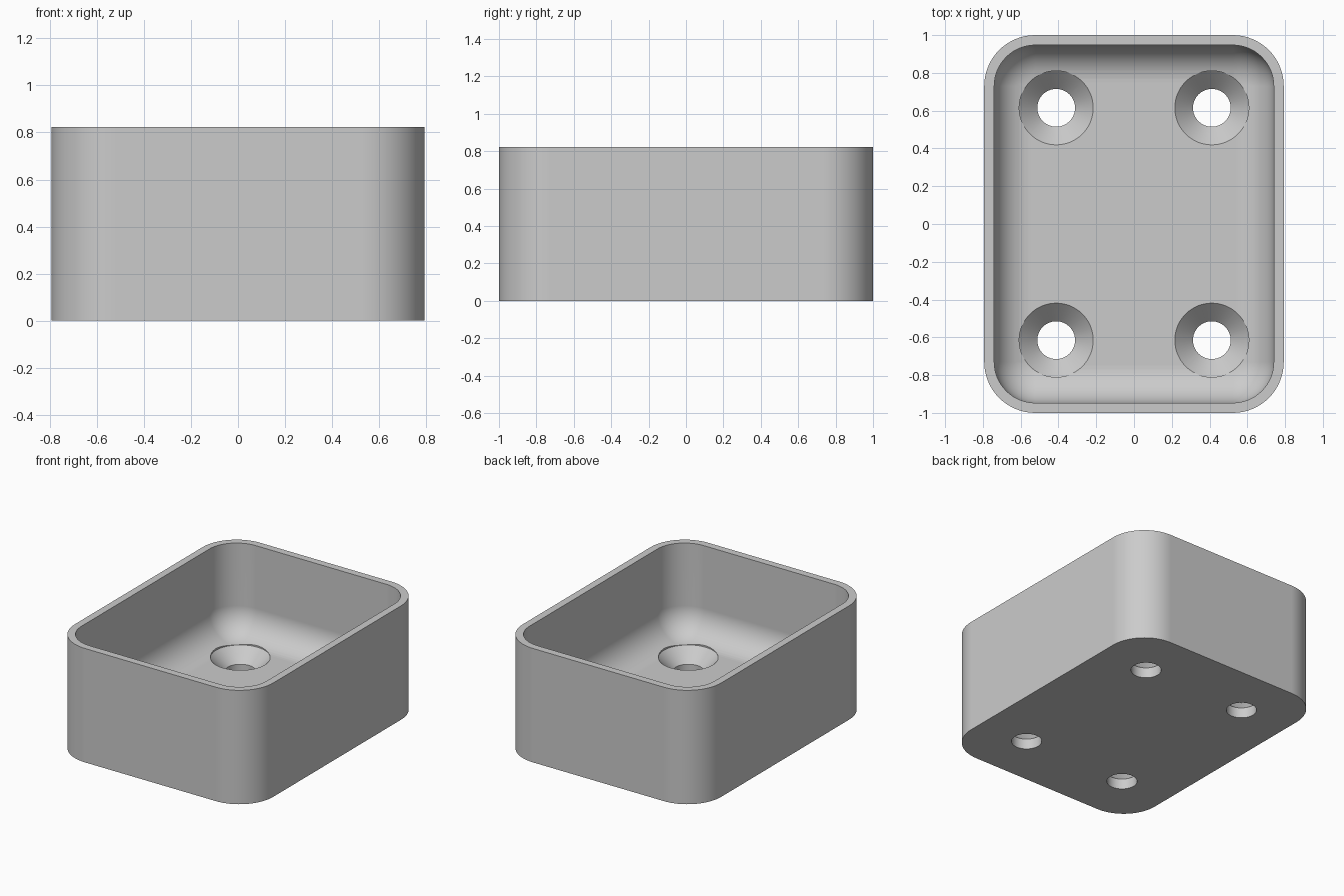
import bpy, bmesh
from math import sin, cos, pi

cube = bpy.data.objects.get("Cube")
if cube:
    bpy.data.objects.remove(cube, do_unlink=True)

HALF_X, HALF_Y, HEIGHT = 0.793, 1.0, 0.823
CORNER, WALL = 0.27, 0.053
FLOOR, FILLET = 0.17, 0.2
CORNER_STEPS, FILLET_STEPS = 16, 14

grey = bpy.data.materials.new("light_grey")
grey.use_nodes = True
colour = (0.6, 0.6, 0.6, 1)
grey.diffuse_color = colour
grey.node_tree.nodes["Principled BSDF"].inputs["Base Color"].default_value = colour


def rounded_ring(bm, inset, z):
    """Rounded rectangle, moved inwards by the inset."""
    r = CORNER - inset
    ring = []
    for i, (sx, sy) in enumerate([(1, 1), (-1, 1), (-1, -1), (1, -1)]):
        for k in range(CORNER_STEPS + 1):
            a = (i + k / CORNER_STEPS) * pi / 2
            ring.append(bm.verts.new((sx * (HALF_X - CORNER) + r * cos(a),
                                      sy * (HALF_Y - CORNER) + r * sin(a), z)))
    return ring


def circle_ring(bm, x, y, r, z, n=64):
    return [bm.verts.new((x + r * cos(2 * pi * k / n), y + r * sin(2 * pi * k / n), z))
            for k in range(n)]


def skin(bm, rings):
    """Join rings into a closed solid."""
    for a, b in zip(rings, rings[1:]):
        for i in range(len(a)):
            j = (i + 1) % len(a)
            bm.faces.new((a[i], a[j], b[j], b[i]))
    bm.faces.new(rings[0][::-1])
    bm.faces.new(rings[-1])


def make_object(name, bm):
    bmesh.ops.recalc_face_normals(bm, faces=bm.faces)
    mesh = bpy.data.meshes.new(name)
    bm.to_mesh(mesh)
    bm.free()
    obj = bpy.data.objects.new(name, mesh)
    bpy.context.collection.objects.link(obj)
    mesh.materials.append(grey)
    return obj


# Tray: outer wall, rim, inner wall, filleted floor
bm = bmesh.new()
rings = [rounded_ring(bm, 0, 0), rounded_ring(bm, 0, HEIGHT), rounded_ring(bm, WALL, HEIGHT)]
for k in range(FILLET_STEPS + 1):
    a = k / FILLET_STEPS * pi / 2
    rings.append(rounded_ring(bm, WALL + FILLET * (1 - cos(a)),
                              FLOOR + FILLET * (1 - sin(a))))
skin(bm, rings)
tray = make_object("tray", bm)

# Four countersunk screw holes
bm = bmesh.new()
for x in (-0.412, 0.412):
    for y in (-0.615, 0.615):
        skin(bm, [circle_ring(bm, x, y, r, z) for r, z in
                  [(0.1, -0.1), (0.1, 0.075), (0.196, 0.17), (0.196, 0.5)]])
cutter = make_object("screw_hole_cutter", bm)
cutter.hide_render = True

cut = tray.modifiers.new("screw_holes", "BOOLEAN")
cut.operation = "DIFFERENCE"
cut.solver = "EXACT"
cut.object = cutter
bpy.ops.object.select_all(action="DESELECT")
bpy.context.view_layer.objects.active = tray
tray.select_set(True)
bpy.ops.object.modifier_apply(modifier=cut.name)
bpy.data.objects.remove(cutter, do_unlink=True)

# Smooth curves, crisp edges, flat floor
bpy.ops.object.shade_smooth_by_angle(angle=pi / 6)
weighted = tray.modifiers.new("weighted_normals", "WEIGHTED_NORMAL")
weighted.keep_sharp = True
